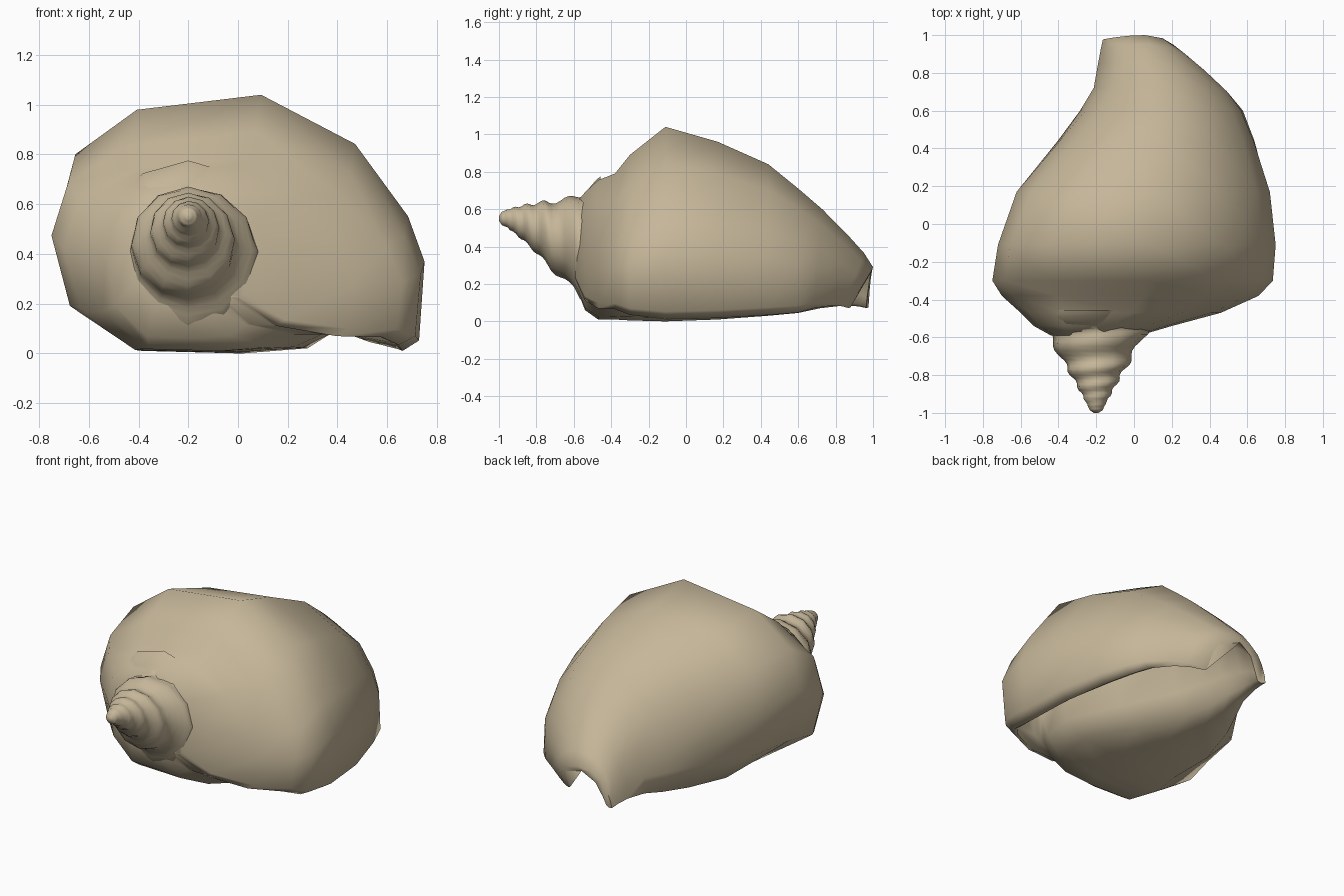
import bpy, bmesh, math

if "Cube" in bpy.data.objects:
    bpy.data.objects.remove(bpy.data.objects["Cube"])

mat = bpy.data.materials.new("sandy tan")
mat.diffuse_color = (0.56, 0.47, 0.32, 1)
mat.use_nodes = True
mat.node_tree.nodes["Principled BSDF"].inputs["Base Color"].default_value = mat.diffuse_color


def clamp(v):
    return max(0.0, min(1.0, v))


def loft(name, rings, angle):
    """Skin a list of closed rings, cap both ends and shade smooth."""
    bm = bmesh.new()
    vs = [[bm.verts.new(p) for p in ring] for ring in rings]
    n = len(vs[0])
    for a, b in zip(vs, vs[1:]):
        for i in range(n):
            bm.faces.new((a[i], a[(i + 1) % n], b[(i + 1) % n], b[i]))
    caps = [bm.faces.new(vs[0]), bm.faces.new(vs[-1])]
    bmesh.ops.triangulate(bm, faces=caps)
    bmesh.ops.recalc_face_normals(bm, faces=bm.faces)
    me = bpy.data.meshes.new(name)
    bm.to_mesh(me)
    bm.free()
    me.materials.append(mat)
    ob = bpy.data.objects.new(name, me)
    bpy.context.collection.objects.link(ob)
    bpy.ops.object.select_all(action='DESELECT')
    ob.select_set(True)
    bpy.context.view_layer.objects.active = ob
    bpy.ops.object.shade_smooth_by_angle(angle=math.radians(angle))


# Cross-sections in a unit box: lip edge, over the back, belly, into the aperture
BODY = [(.94, .01), (.985, .05), (1, .355), (.955, .53), (.81, .81), (.553, 1), (.213, .942),
        (.045, .77), (0, .53), (.05, .21), (.227, .01), (.5, 0), (.68, .02),
        (.77, .1), (.8, .3), (.84, .44), (.91, .43), (.95, .25), (.92, .04)]
CANAL = [(.94, 0), (1, .06), (.98, .4), (.92, .6), (.78, .85), (.55, 1), (.33, .94),
         (.17, .74), (.08, .5), (.02, .22), (0, .03), (.06, 0), (.12, .04),
         (.17, .25), (.28, .64), (.5, .88), (.83, .65), (.925, .28), (.89, .03)]

# Stations along the shell: y, left, right, bottom, top
STATIONS = [(-.59, -.44, .03, .19, .63), (-.54, -.53, .2, .06, .69), (-.47, -.6, .46, .01, .755),
            (-.38, -.7, .66, .01, .79), (-.3, -.75, .735, .005, .89), (-.11, -.72, .75, 0, 1.04),
            (.17, -.645, .725, .01, .96), (.44, -.44, .645, .03, .84), (.6, -.31, .58, .045, .71),
            (.72, -.23, .505, .07, .60), (.85, -.19, .385, .085, .46),
            (.93, -.175, .3, .08, .365), (.975, -.165, .24, .07, .29)]

# Body whorl with lip, aperture and siphon notch
rings = []
for y, x0, x1, z0, z1 in STATIONS:
    t = clamp(y / .8)
    shut = clamp((-.25 - y) / .15)         # the aperture closes toward the spire
    w = clamp((y - .6) / .375)             # the front edge is cut back into a notch
    ring = []
    for i, (a, b) in enumerate(zip(BODY, CANAL)):
        u = a[0] + (b[0] - a[0]) * t
        v = a[1] + (b[1] - a[1]) * t
        if i >= 13:
            v += (.09 - v) * shut
        if i < 2:
            v += .07 * shut
        dy = w * (.025 * v - .11 * u * (1 - v))
        ring.append((x0 + (x1 - x0) * u, y + dy, z0 + (z1 - z0) * v))
    rings.append(ring)
loft("body_whorl", rings, 75)

# Spire: a ridged cone whose ridge winds around the axis
# Control rings: y, radius, height of the axis
CONE = [(-1, .012, .55), (-.985, .035, .55), (-.955, .048, .55), (-.88, .088, .53),
        (-.8, .132, .5), (-.72, .18, .46), (-.6, .242, .415), (-.52, .31, .4), (-.44, .35, .41)]
SEG, STEPS = 12, 5
rings = []
for (ya, ra, za), (yb, rb, zb) in zip(CONE, CONE[1:]):
    for s in range(STEPS):
        f = s / STEPS
        y, r, z = (a + (b - a) * f for a, b in ((ya, yb), (ra, rb), (za, zb)))
        turn = math.log(r / .05) / math.log(1.5)
        amp = .075 * clamp((r - .035) / .03)
        ring = []
        for i in range(SEG):
            th = 2 * math.pi * i / SEG
            rr = r * (1 + amp * math.cos(2 * math.pi * turn + th))
            ring.append((-.2 + rr * math.cos(th), y, z + rr * math.sin(th)))
        rings.append(ring)
loft("spire", rings, 75)
